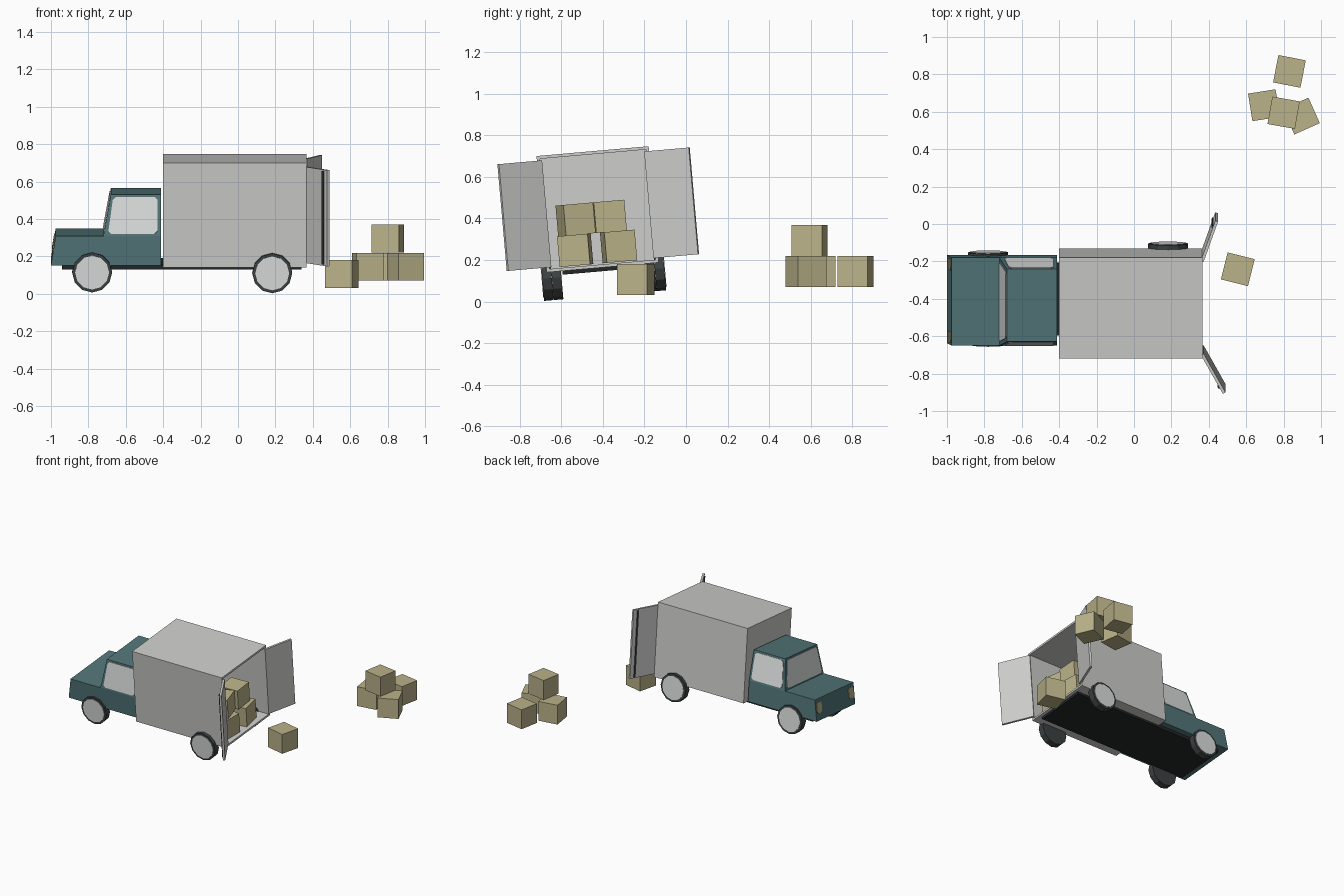
import bpy, bmesh, math
from mathutils import Matrix, Vector

if "Cube" in bpy.data.objects:
    bpy.data.objects.remove(bpy.data.objects["Cube"])

# The truck leans sideways: local frame is x along, y across, z up
LEAN = Matrix.Translation((0, -0.387, 0.005)) @ Matrix.Rotation(math.radians(5), 4, 'X')
FLAT = Matrix.Identity(4)


def material(name, rgb):
    m = bpy.data.materials.new(name)
    m.diffuse_color = (*rgb, 1)
    m.use_nodes = True
    m.node_tree.nodes["Principled BSDF"].inputs["Base Color"].default_value = m.diffuse_color
    return m


TEAL = material("teal_paint", (0.085, 0.18, 0.19))
GREY = material("box_grey", (0.61, 0.61, 0.60))
GLASS = material("pale_grey", (0.72, 0.73, 0.73))
RUBBER = material("tyre_dark", (0.045, 0.053, 0.053))
BLACK = material("chassis_black", (0.017, 0.02, 0.02))
CARD = material("cardboard", (0.49, 0.445, 0.25))


def finish(name, bm, mat, frame=LEAN):
    bmesh.ops.recalc_face_normals(bm, faces=bm.faces[:])
    bm.transform(frame)
    me = bpy.data.meshes.new(name)
    bm.to_mesh(me)
    bm.free()
    me.materials.append(mat)
    ob = bpy.data.objects.new(name, me)
    bpy.context.collection.objects.link(ob)
    return ob


def block(name, center, size, mat, yaw=0, frame=LEAN):
    bm = bmesh.new()
    m = (Matrix.Translation(center) @ Matrix.Rotation(math.radians(yaw), 4, 'Z')
         @ Matrix.Diagonal((*size, 1)))
    bmesh.ops.create_cube(bm, size=1, matrix=m)
    return finish(name, bm, mat, frame)


def panel(name, corners, cut, mat, outward, thick=0.004):
    """Thin plate with chamfered corners lying on a surface."""
    pts = [Vector(c) for c in corners]
    n = (pts[1] - pts[0]).cross(pts[2] - pts[0]).normalized()
    if n.dot(Vector(outward)) < 0:
        n.negate()
    bm = bmesh.new()
    loop = []
    for i, p in enumerate(pts):
        for q in (pts[i - 1], pts[(i + 1) % len(pts)]):
            loop.append(bm.verts.new(p + (q - p).normalized() * cut))
    face = bm.faces.new(loop)
    out = bmesh.ops.extrude_face_region(bm, geom=[face])
    bmesh.ops.translate(bm, vec=n * thick,
                        verts=[v for v in out["geom"] if isinstance(v, bmesh.types.BMVert)])
    finish(name, bm, mat)


def disc(name, center, radius, width, mat):
    bm = bmesh.new()
    m = Matrix.Translation(center) @ Matrix.Rotation(math.pi / 2, 4, 'X')
    bmesh.ops.create_cone(bm, cap_ends=True, segments=12, radius1=radius,
                          radius2=radius, depth=width, matrix=m)
    finish(name, bm, mat)


# Cab: side profile lofted across, narrowing towards the roof
BELT, ROOF = 0.325, 0.545


def half_width(z):
    return 0.236 - 0.041 * max(0, z - BELT) / (ROOF - BELT)


def shield_x(z):
    return -0.72 + 0.04 * (z - BELT) / (ROOF - BELT)


profile = [(-1.0, 0.168), (-0.975, BELT), (-0.72, BELT), (-0.68, ROOF),
           (-0.413, ROOF), (-0.413, BELT), (-0.413, 0.168)]
bm = bmesh.new()
left = [bm.verts.new((x, -half_width(z), z)) for x, z in profile]
right = [bm.verts.new((x, half_width(z), z)) for x, z in profile]
for side in (left, right):
    bm.faces.new([side[i] for i in (0, 1, 2, 5, 6)])
    bm.faces.new([side[i] for i in (2, 3, 4, 5)])
for i in range(7):
    j = (i + 1) % 7
    bm.faces.new((left[i], left[j], right[j], right[i]))
finish("cab", bm, TEAL)

# Cab windows and headlights
lo, hi = 0.337, 0.532
for s, tag in ((-1, "near"), (1, "far")):
    panel("side_window_" + tag,
          [(-0.695, s * half_width(lo), lo), (shield_x(hi) + 0.015, s * half_width(hi), hi),
           (-0.43, s * half_width(hi), hi), (-0.43, s * half_width(lo), lo)],
          0.016, GLASS, (0, s, 0))
    front = lambda z: -1.0 + 0.025 * (z - 0.168) / (BELT - 0.168)
    panel("headlight_" + tag,
          [(front(z), s * y, z) for y, z in
           ((0.165, 0.22), (0.165, 0.3), (0.225, 0.3), (0.225, 0.22))],
          0.016, CARD, (-1, 0, 0))
panel("windscreen",
      [(shield_x(lo), -half_width(lo) + 0.02, lo), (shield_x(hi), -half_width(hi) + 0.02, hi),
       (shield_x(hi), half_width(hi) - 0.02, hi), (shield_x(lo), half_width(lo) - 0.02, lo)],
      0.012, GLASS, (-1, 0, 0.2))

# Cargo box: hollow, open at the back
bm = bmesh.new()
bmesh.ops.create_cube(bm, size=1, matrix=Matrix.Translation((-0.0175, 0, 0.441))
                      @ Matrix.Diagonal((0.765, 0.542, 0.562, 1)))
rear = [f for f in bm.faces if f.calc_center_median().x > 0.3]
bmesh.ops.inset_region(bm, faces=rear, thickness=0.021)
inner = bmesh.ops.extrude_face_region(bm, geom=rear)
bmesh.ops.translate(bm, vec=(-0.74, 0, 0),
                    verts=[v for v in inner["geom"] if isinstance(v, bmesh.types.BMVert)])
bmesh.ops.delete(bm, geom=[f for f in rear if f.is_valid], context='FACES')
finish("cargo_box", bm, GREY)

# Open rear doors with lock rods on their outer faces
for tag, hinge, tip in (("near", (0.365, -0.25), (0.482, -0.458)),
                        ("far", (0.365, 0.25), (0.442, 0.465))):
    a, b = Vector(hinge), Vector(tip)
    d = b - a
    yaw = math.degrees(math.atan2(d.y, d.x))
    mid = (a + b) / 2
    block("rear_door_" + tag, (mid.x, mid.y, 0.441), (d.length, 0.016, 0.516), GREY, yaw)
    side = Vector((-abs(d.y), abs(d.x) * (1 if d.y > 0 else -1))).normalized()
    rod = a + d * 0.84 + side * 0.01
    block("lock_rod_" + tag, (rod.x, rod.y, 0.441), (0.012, 0.01, 0.5), RUBBER, yaw)

# Chassis and wheels
block("chassis", (-0.3, 0, 0.156), (1.28, 0.39, 0.028), BLACK)
for s, tag in ((-1, "near"), (1, "far")):
    for pos, x, y in (("front", -0.78, 0.225), ("rear", 0.183, 0.272)):
        disc(f"{pos}_tyre_{tag}", (x, s * y, 0.131), 0.107, 0.046, RUBBER)
        disc(f"{pos}_hub_{tag}", (x, s * (y + 0.016), 0.131), 0.091, 0.02, GLASS)

# Crates loaded in the truck (leaning with it)
for i, (x, y, z, yaw) in enumerate([(0.26, -0.125, 0.254, -6), (0.26, 0.085, 0.254, 8),
                                    (0.23, -0.11, 0.402, 15), (0.23, 0.055, 0.402, 2)]):
    block(f"loaded_crate_{i + 1}", (x, y, z), (0.148,) * 3, CARD, yaw)

# Crates on the ground and in the pile
for i, (x, y, z, yaw) in enumerate([(0.555, -0.242, 0.106, -14), (0.695, 0.635, 0.145, 9),
                                    (0.831, 0.816, 0.145, -11), (0.895, 0.577, 0.145, 24),
                                    (0.8, 0.595, 0.295, -10)]):
    block(f"loose_crate_{i + 1}", (x, y, z), (0.149,) * 3, CARD, yaw, FLAT)
